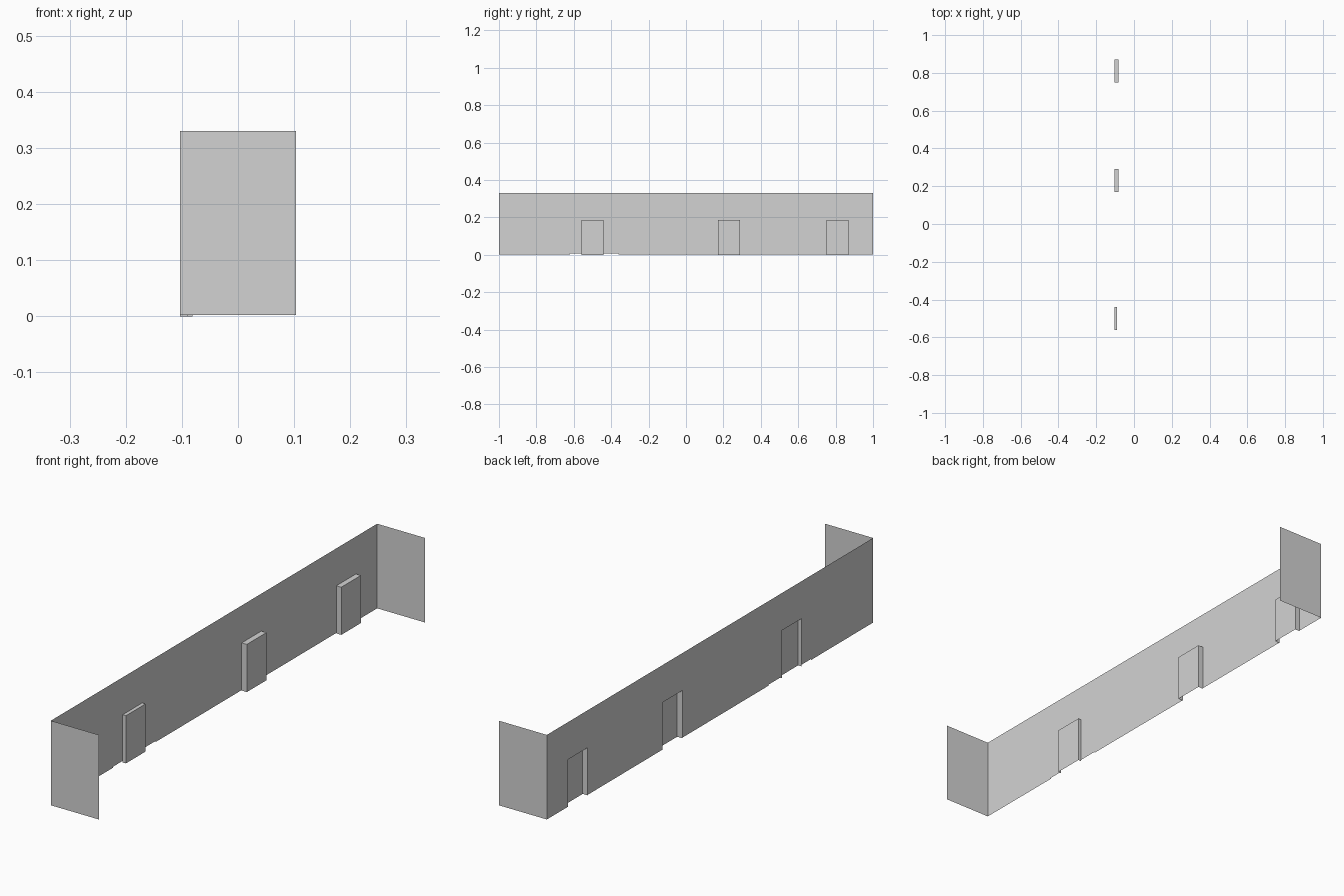
import bpy
import bmesh

cube = bpy.data.objects.get("Cube")
if cube:
    bpy.data.objects.remove(cube, do_unlink=True)

grey = bpy.data.materials.new("plain grey")
grey.use_nodes = True
colour = (0.65, 0.65, 0.65, 1)
grey.diffuse_color = colour
grey.node_tree.nodes["Principled BSDF"].inputs["Base Color"].default_value = colour

WALL_X, END_X = -0.103, 0.103
HEIGHT, BASE = 0.33, 0.002
DOOR_TOP = 0.185
# Each doorway: start y, end y, recess back x
DOORS = [(-0.56, -0.44, -0.089), (0.17, 0.29, -0.081), (0.75, 0.87, -0.082)]


def sheet_object(name, quads):
    """Build an open sheet from quads, joining shared corners."""
    bm = bmesh.new()
    for quad in quads:
        bm.faces.new([bm.verts.new(p) for p in quad])
    bmesh.ops.remove_doubles(bm, verts=bm.verts, dist=0.0001)
    bmesh.ops.recalc_face_normals(bm, faces=bm.faces)
    mesh = bpy.data.meshes.new(name)
    bm.to_mesh(mesh)
    bm.free()
    mesh.materials.append(grey)
    obj = bpy.data.objects.new(name, mesh)
    bpy.context.collection.objects.link(obj)
    return obj


def x_quad(x, y0, y1, z0, z1):
    return [(x, y0, z0), (x, y1, z0), (x, y1, z1), (x, y0, z1)]


def y_quad(y, x0, x1, z0, z1):
    return [(x0, y, z0), (x1, y, z0), (x1, y, z1), (x0, y, z1)]


# Long wall with open doorways, slightly raised foot around the first one
marks = sorted({-1, 1, -0.62, -0.36} | {y for d in DOORS for y in d[:2]})
wall = []
for y0, y1 in zip(marks, marks[1:]):
    middle = (y0 + y1) / 2
    wall.append(x_quad(WALL_X, y0, y1, DOOR_TOP, HEIGHT))
    if not any(d[0] < middle < d[1] for d in DOORS):
        foot = 0.006 if -0.62 < middle < -0.36 else BASE
        wall.append(x_quad(WALL_X, y0, y1, foot, DOOR_TOP))
sheet_object("long_wall", wall)

# End walls
for name, y in (("front_end_wall", -1), ("back_end_wall", 1)):
    sheet_object(name, [y_quad(y, WALL_X, END_X, BASE, HEIGHT)])

# Door recesses: door panel, two jambs and a lintel, open below
for name, (y0, y1, x) in zip(("front", "middle", "back"), DOORS):
    lintel = [(WALL_X, y0, DOOR_TOP), (x, y0, DOOR_TOP),
              (x, y1, DOOR_TOP), (WALL_X, y1, DOOR_TOP)]
    sheet_object(name + "_door_recess", [
        x_quad(x, y0, y1, 0, DOOR_TOP),
        y_quad(y0, WALL_X, x, 0, DOOR_TOP),
        y_quad(y1, WALL_X, x, 0, DOOR_TOP),
        lintel,
    ])
